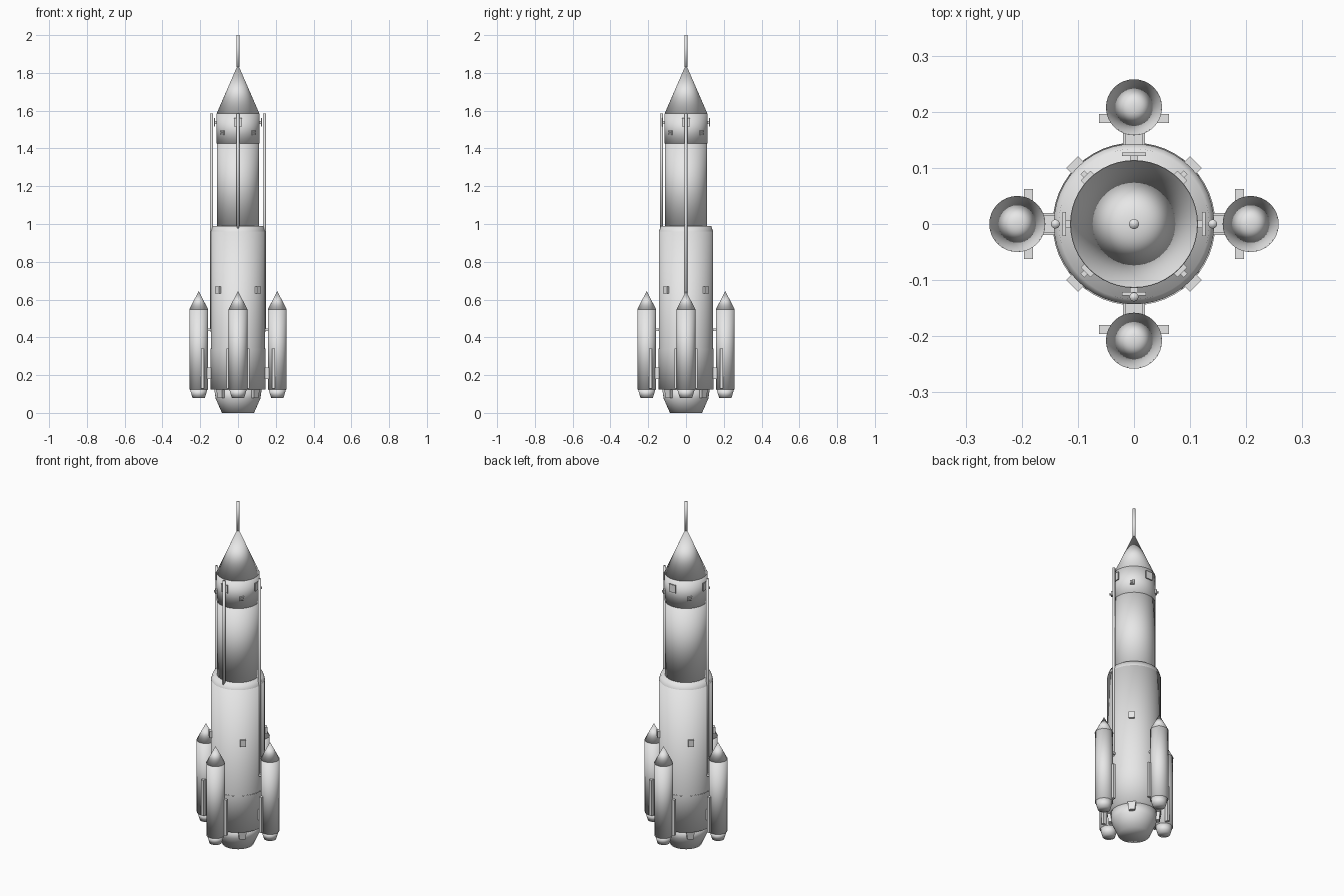
import bpy, bmesh, math
from mathutils import Matrix, Vector

cube = bpy.data.objects.get("Cube")
if cube:
    bpy.data.objects.remove(cube, do_unlink=True)

grey = bpy.data.materials.new("light grey")
grey.use_nodes = True
grey.diffuse_color = (0.8, 0.8, 0.8, 1)
grey.node_tree.nodes["Principled BSDF"].inputs["Base Color"].default_value = (0.8, 0.8, 0.8, 1)


def finish(bm, name, smooth):
    bmesh.ops.recalc_face_normals(bm, faces=bm.faces)
    for f in bm.faces:
        f.smooth = smooth
    mesh = bpy.data.meshes.new(name)
    bm.to_mesh(mesh)
    bm.free()
    mesh.materials.append(grey)
    ob = bpy.data.objects.new(name, mesh)
    bpy.context.collection.objects.link(ob)
    return ob


def lathe(name, profile, x=0, y=0, bottom=True, top=True, sides=48):
    """Smooth solid of revolution from (radius, z) pairs, listed upward."""
    bm = bmesh.new()
    rings = []
    for r, z in profile:
        if r == 0:
            rings.append([bm.verts.new((x, y, z))] * sides)
        else:
            rings.append([bm.verts.new((x + r * math.cos(math.tau * i / sides),
                                        y + r * math.sin(math.tau * i / sides), z))
                          for i in range(sides)])
    for low, high in zip(rings, rings[1:]):
        for i in range(sides):
            j = (i + 1) % sides
            corners = [low[i], low[j], high[j], high[i]]
            bm.faces.new(list(dict.fromkeys(corners)))
    if bottom:
        bm.faces.new(rings[0][::-1])
    if top and profile[-1][0] > 0:
        bm.faces.new(rings[-1])
    return finish(bm, name, True)


def block(name, angle, r0, r1, width, z0, z1, taper=1):
    """Box reaching from radius r0 to r1 in a direction around the axis."""
    bm = bmesh.new()
    bmesh.ops.create_cube(bm, size=1)
    for v in bm.verts:
        k = taper if v.co.z < 0 else 1
        v.co = Vector(((r0 + r1) / 2 + v.co.x * (r1 - r0) * k,
                       v.co.y * width * k,
                       (z0 + z1) / 2 + v.co.z * (z1 - z0)))
    bm.transform(Matrix.Rotation(angle, 4, 'Z'))
    return finish(bm, name, False)


# Central stack
lathe("main_nozzle", [(0.085, 0), (0.118, 0.075), (0.126, 0.125)])
lathe("skirt", [(0.145, 0.125), (0.145, 0.34)], top=False)
lathe("lower_stage", [(0.143, 0.34), (0.143, 0.96)], bottom=False)
lathe("stage_collar", [(0.143, 0.96), (0.134, 0.99)], bottom=False)
lathe("upper_stage", [(0.112, 0.98), (0.112, 1.43)])
lathe("instrument_section", [(0.114, 1.425), (0.114, 1.585)])
lathe("nose_cone", [(0.113, 1.585), (0, 1.845)])
lathe("nose_spire", [(0.009, 1.83), (0.009, 2)], sides=16)

# Parts on the four main sides
sides = ["left", "back", "right", "front"]
for n, side in enumerate(sides):
    a = n * math.pi / 2
    x, y = 0.208 * math.cos(a), 0.208 * math.sin(a)
    lathe(side + "_booster_body", [(0.049, 0.125), (0.049, 0.55)], x, y, sides=32)
    lathe(side + "_booster_nose", [(0.05, 0.548), (0, 0.645)], x, y, sides=32)
    lathe(side + "_booster_nozzle", [(0.033, 0.08), (0.046, 0.125)], x, y, sides=32)
    block(side + "_booster_fin", a, 0.18, 0.196, 0.124, 0.13, 0.34)
    block(side + "_lower_strut", a, 0.14, 0.17, 0.04, 0.18, 0.24)
    block(side + "_upper_strut", a, 0.14, 0.17, 0.03, 0.434, 0.446)
    block(side + "_sensor_panel", a, 0.121, 0.127, 0.042, 1.515, 1.56)
    block(side + "_sensor_stem", a, 0.11, 0.122, 0.015, 1.53, 1.545)

# Long rods beside the upper stage
for side, x, y, base in (("left", 0.14, 0, 0.43), ("right", -0.14, 0, 0.43),
                         ("front", 0, -0.13, 0.97)):
    lathe(side + "_rod", [(0.008, base), (0.008, 1.585)], x, y, sides=16)

# Parts on the four diagonals
for n in range(4):
    a = (n + 0.5) * math.pi / 2
    tag = str(n + 1)
    block("hull_box_" + tag, a, 0.135, 0.156, 0.03, 0.632, 0.67)
    block("thruster_box_" + tag, a, 0.108, 0.122, 0.024, 1.472, 1.496)
    block("thruster_knob_" + tag, a, 0.12, 0.13, 0.01, 1.479, 1.489)
    block("vernier_nozzle_" + tag, a, 0.1, 0.142, 0.046, 0.08, 0.13, taper=0.7)
